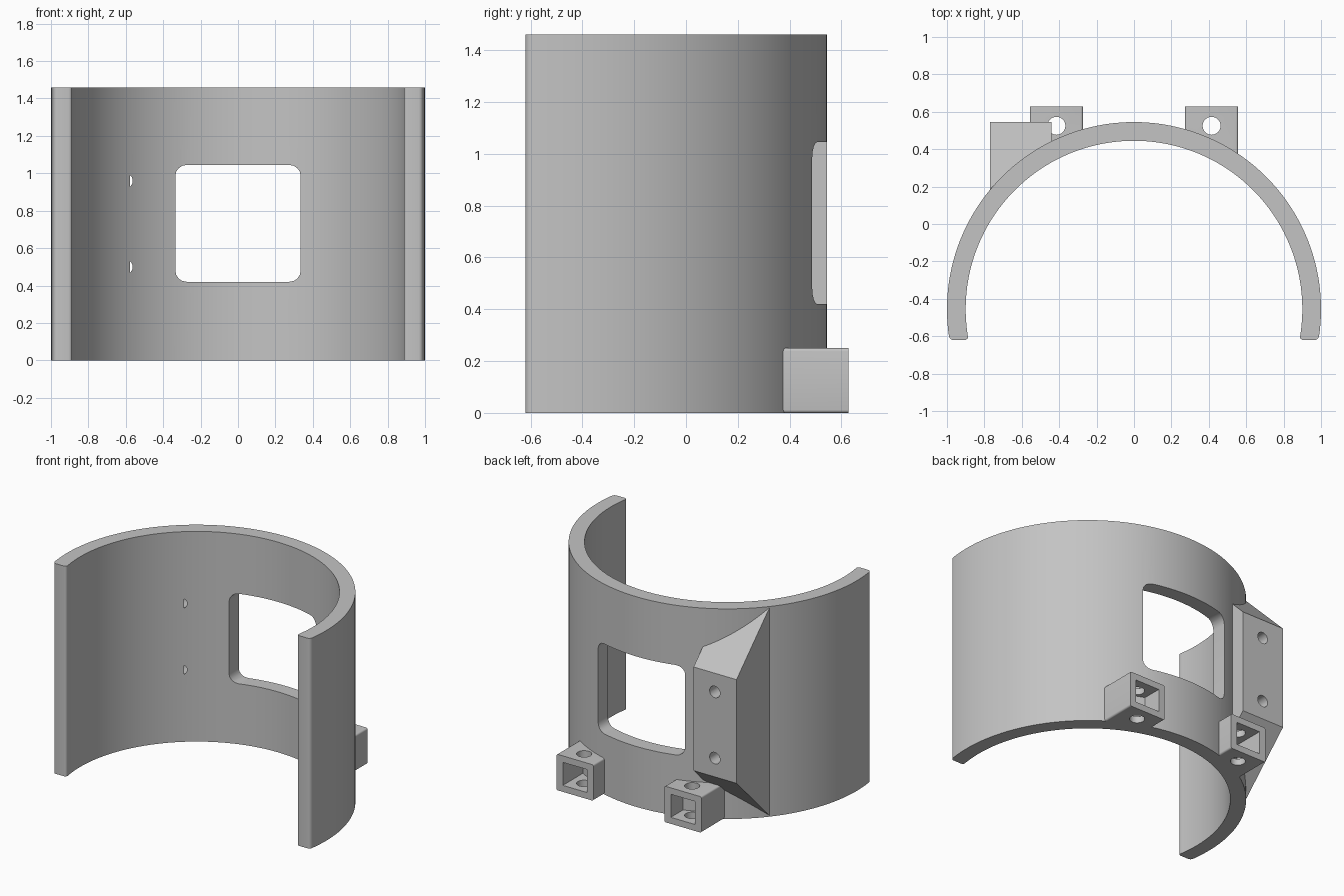
import bpy, bmesh, math
from mathutils import Matrix, Vector

if "Cube" in bpy.data.objects:
    bpy.data.objects.remove(bpy.data.objects["Cube"])

HEIGHT, AXIS_Y, OUTER, INNER = 1.46, -0.455, 1.0, 0.9

grey = bpy.data.materials.new("plain grey")
grey.use_nodes = True
grey.diffuse_color = (0.55, 0.55, 0.55, 1)
grey.node_tree.nodes["Principled BSDF"].inputs["Base Color"].default_value = (0.55, 0.55, 0.55, 1)


def finish(bm, name):
    bmesh.ops.recalc_face_normals(bm, faces=bm.faces)
    mesh = bpy.data.meshes.new(name)
    bm.to_mesh(mesh)
    bm.free()
    mesh.materials.append(grey)
    obj = bpy.data.objects.new(name, mesh)
    bpy.context.collection.objects.link(obj)
    return obj


def prism(name, points, direction, bevel=0, bevel_test=None, segments=4):
    """Extrude a closed outline; optionally round edges along the extrusion."""
    bm = bmesh.new()
    face = bm.faces.new([bm.verts.new(p) for p in points])
    direction = Vector(direction)
    out = bmesh.ops.extrude_face_region(bm, geom=[face])
    bmesh.ops.translate(bm, vec=direction,
                        verts=[v for v in out["geom"] if isinstance(v, bmesh.types.BMVert)])
    bmesh.ops.recalc_face_normals(bm, faces=bm.faces)
    if bevel:
        edges = [e for e in bm.edges
                 if (e.verts[0].co - e.verts[1].co).cross(direction).length < 1e-5
                 and e.calc_face_angle(0) > 0.8]
        bmesh.ops.bevel(bm, geom=edges, offset=bevel, segments=segments,
                        profile=0.5, affect='EDGES')
    return finish(bm, name)


def block(name, x0, x1, y0, y1, z0, z1, bevel=0):
    """Box with rounded edges running front to back."""
    outline = [(x0, y0, z0), (x1, y0, z0), (x1, y0, z1), (x0, y0, z1)]
    return prism(name, outline, (0, y1 - y0, 0), bevel)


def rod(name, centre, radius, length, along_y=False, sides=32):
    turn = Matrix.Rotation(math.pi / 2, 4, 'X') if along_y else Matrix()
    bm = bmesh.new()
    bmesh.ops.create_cone(bm, cap_ends=True, segments=sides, radius1=radius,
                          radius2=radius, depth=length,
                          matrix=Matrix.Translation(centre) @ turn)
    return finish(bm, name)


def cut(obj, *cutters):
    """Subtract each cutter, then discard it."""
    for cutter in cutters:
        mod = obj.modifiers.new("cut", 'BOOLEAN')
        mod.operation, mod.solver, mod.object = 'DIFFERENCE', 'EXACT', cutter
        bpy.context.view_layer.objects.active = obj
        bpy.ops.object.modifier_apply(modifier=mod.name)
        bpy.data.objects.remove(cutter)


def shell_core():
    return rod("core_cutter", (0, AXIS_Y, HEIGHT / 2), 0.99, 3, sides=192)


# Curved shell, slightly more than a half ring, with rounded end corners
def arc(radius, steps=90):
    drop = math.asin((0.62 + AXIS_Y) / radius)
    return [(radius * math.cos(a), AXIS_Y + radius * math.sin(a), 0)
            for a in (-drop + (math.pi + 2 * drop) * i / steps for i in range(steps + 1))]

shell = prism("curved_shell", arc(OUTER) + arc(INNER)[::-1], (0, 0, HEIGHT), 0.02)

# Rounded window through the back wall
cut(shell, block("window_cutter", -0.335, 0.335, 0.1, 0.9, 0.42, 1.045, 0.06))

# Pair of hollow mounting clips at the lower back
clips = []
for side, name in ((1, "left_clip"), (-1, "right_clip")):
    x = side * 0.415
    clip = block(name, x - 0.142, x + 0.142, 0.3, 0.627, 0, 0.25, 0.012)
    cut(clip, shell_core(),
        block("pocket_cutter", x - 0.093, x + 0.093, 0.3, 0.8, 0.045, 0.205),
        rod("pin_cutter", (x, 0.525, 0.12), 0.048, 0.6))
    clips.append(clip)

# Sloped boss beside the window
slope = 0.37
side_profile = [(-0.77, 0.545, slope), (-0.77, 0.545, HEIGHT - slope),
                (-0.77, 0.545 - slope, HEIGHT), (-0.77, 0.545 - slope, 0)]
boss = prism("sloped_boss", side_profile, (0.33, 0, 0))
cut(boss, shell_core())

# Two blind screw holes running through the boss into the shell
for z in (0.5, 0.96):
    for part in (boss, shell):
        cut(part, rod("screw_cutter", (-0.603, 0.235 + 0.25, z), 0.04, 0.5, True))

# Smooth curves, crisp edges
bpy.ops.object.select_all(action='DESELECT')
for obj in [shell, boss] + clips:
    obj.select_set(True)
bpy.context.view_layer.objects.active = shell
bpy.ops.object.shade_smooth_by_angle(angle=math.radians(30))
